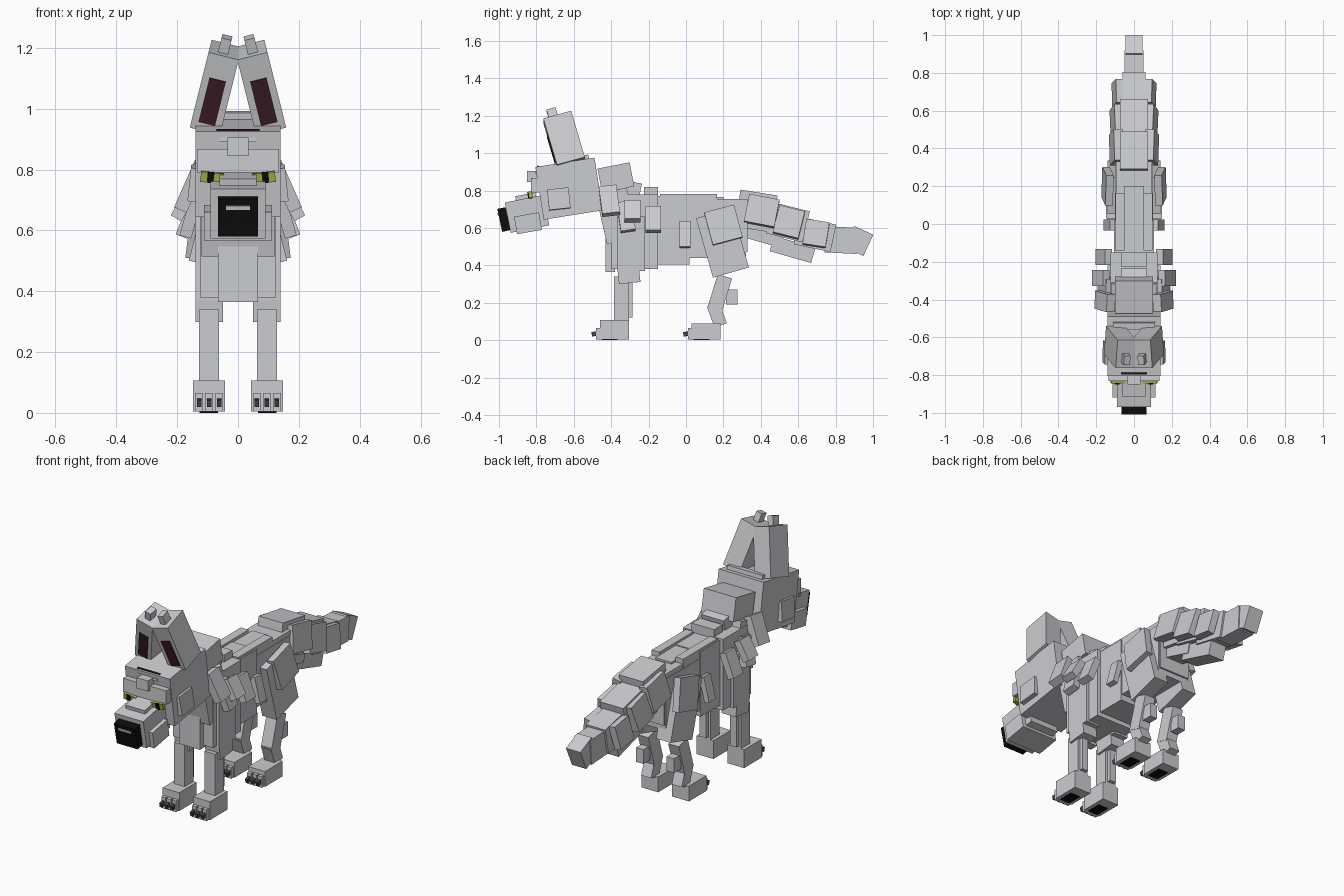
import bpy, bmesh, math
from mathutils import Matrix, Vector, Euler

if "Cube" in bpy.data.objects:
    bpy.data.objects.remove(bpy.data.objects["Cube"], do_unlink=True)


def material(name, rgb):
    m = bpy.data.materials.new(name)
    m.use_nodes = True
    m.diffuse_color = (*rgb, 1)
    m.node_tree.nodes["Principled BSDF"].inputs["Base Color"].default_value = (*rgb, 1)
    return m


FUR = material("light_grey_fur", (0.60, 0.605, 0.63))
RED = material("dark_red", (0.045, 0.012, 0.02))
GREEN = material("eye_green", (0.38, 0.43, 0.06))
BLACK = material("black", (0.004, 0.004, 0.004))
CLAW = material("claw_grey", (0.06, 0.06, 0.07))


def box(name, centre, size, tilt=0, roll=0, mat=FUR, off=(0, 0, 0)):
    """Block tilted about x, then rolled about y; off is a shift in its own axes."""
    bm = bmesh.new()
    bmesh.ops.create_cube(bm, size=1, matrix=Matrix.Translation(off) @ Matrix.Diagonal((*size, 1)))
    me = bpy.data.meshes.new(name)
    bm.to_mesh(me)
    bm.free()
    me.materials.append(mat)
    ob = bpy.data.objects.new(name, me)
    ob.location = centre
    ob.rotation_euler = Euler((math.radians(tilt), math.radians(roll), 0))
    bpy.context.collection.objects.link(ob)
    return ob


def pair(name, centre, size, tilt=0, roll=0, mat=FUR, off=(0, 0, 0)):
    x, y, z = centre
    box("left_" + name, centre, size, tilt, roll, mat, off)
    box("right_" + name, (-x, y, z), size, tilt, -roll, mat, (-off[0], off[1], off[2]))


def span(name, x, y, z, mat=FUR):
    """Upright centred block from half-width x and ranges in y and z."""
    box(name, (0, sum(y) / 2, sum(z) / 2), (2 * x, y[1] - y[0], z[1] - z[0]), mat=mat)


def span_pair(name, x, y, z, mat=FUR):
    pair(name, (sum(x) / 2, sum(y) / 2, sum(z) / 2), (x[1] - x[0], y[1] - y[0], z[1] - z[0]), mat=mat)


# Torso
span("chest", 0.125, (-0.40, -0.15), (0.38, 0.78))
span("chest_front", 0.065, (-0.43, -0.38), (0.365, 0.56))
span("ribcage", 0.105, (-0.16, 0.02), (0.405, 0.77))
span("waist", 0.10, (-0.09, 0.32), (0.44, 0.73))
span("rump", 0.095, (0.12, 0.33), (0.47, 0.755))
span("spine", 0.05, (-0.20, 0.20), (0.70, 0.765))
span_pair("back_strip", (0.05, 0.098), (-0.14, 0.165), (0.70, 0.782))
span("withers", 0.07, (-0.225, -0.15), (0.70, 0.82))

# Neck and scruff
box("neck", (0, -0.37, 0.665), (0.24, 0.17, 0.27), 13)
box("scruff", (0, -0.375, 0.87), (0.20, 0.175, 0.13), 11)
box("scruff_top", (0, -0.33, 0.80), (0.14, 0.17, 0.11), -12)

# Skull, brow and cheeks
box("skull", (0, -0.625, 0.81), (0.28, 0.32, 0.285), 9)
box("skull_ledge", (0, -0.54, 0.972), (0.22, 0.04, 0.035), 9)
span("brow", 0.135, (-0.83, -0.77), (0.79, 0.868))
span("forehead_nub", 0.035, (-0.85, -0.77), (0.845, 0.905))
box("forehead_mark", (0, -0.789, 0.912), (0.14, 0.009, 0.042), 9, mat=RED)
span("forehead_bar", 0.06, (-0.805, -0.78), (0.89, 0.905))
pair("cheek", (0.145, -0.68, 0.755), (0.03, 0.115, 0.11), 6, -6)

# Muzzle and nose
box("muzzle", (0, -0.85, 0.675), (0.18, 0.21, 0.165), 11)
box("muzzle_ridge", (0, -0.855, 0.755), (0.12, 0.11, 0.05), 11)
box("jaw", (0, -0.845, 0.625), (0.225, 0.135, 0.095), 10)
box("nose", (0, -0.974, 0.645), (0.13, 0.045, 0.125), 12, mat=BLACK)
box("nose_shine", (0, -0.974, 0.645), (0.08, 0.006, 0.014), 12, mat=FUR, off=(0, -0.023, 0.035))

# Eyes
pair("eye", (0.085, -0.832, 0.774), (0.076, 0.02, 0.034), 9, -6, GREEN)
pair("pupil", (0.09, -0.843, 0.774), (0.022, 0.006, 0.036), 9, -6, BLACK)

# Ears
EAR = (0.073, -0.652, 1.07)
pair("ear", EAR, (0.102, 0.155, 0.265), 16, -14)
pair("ear_inner", EAR, (0.056, 0.006, 0.155), 16, -14, RED, (0, -0.079, -0.028))
pair("ear_tip", (0.045, -0.712, 1.20), (0.034, 0.05, 0.075), 16, -14)

# Fur tufts that flare out along the flanks
pair("ruff_tuft", (0.155, -0.41, 0.745), (0.045, 0.095, 0.16), 7, -24)
pair("neck_tuft", (0.15, -0.32, 0.66), (0.04, 0.08, 0.16), 8, -16)
pair("shoulder_tuft", (0.175, -0.285, 0.69), (0.04, 0.085, 0.115), 0, -30)
pair("rib_tuft", (0.16, -0.175, 0.645), (0.04, 0.085, 0.14), 0, -22)
pair("flank_tuft", (0.13, -0.005, 0.565), (0.03, 0.06, 0.14), 0, -14)

# Front legs
span_pair("shoulder", (0.05, 0.14), (-0.37, -0.22), (0.37, 0.66))
pair("upper_foreleg", (0.095, -0.305, 0.345), (0.09, 0.115, 0.08), 6)
span_pair("foreleg", (0.062, 0.128), (-0.385, -0.305), (0.08, 0.34))
span_pair("foreleg_back", (0.075, 0.115), (-0.31, -0.285), (0.12, 0.32))

# Hind legs
pair("thigh", (0.095, 0.195, 0.52), (0.09, 0.20, 0.33), 16)
pair("thigh_panel", (0.14, 0.20, 0.615), (0.04, 0.165, 0.18), 15, -7)
pair("shin", (0.095, 0.18, 0.25), (0.066, 0.08, 0.19), -17)
pair("hock", (0.095, 0.165, 0.135), (0.062, 0.07, 0.12), 20)
span_pair("heel_tuft", (0.072, 0.118), (0.215, 0.275), (0.19, 0.27))


# Paws with toes, claws and pads
def paw(name, front, back, height):
    span_pair(name + "_paw", (0.043, 0.148), (front, back), (0.004, height))
    for i, x in enumerate((0.062, 0.095, 0.128)):
        span_pair(f"{name}_toe_{i + 1}", (x - 0.013, x + 0.013), (front - 0.02, front + 0.02), (0.004, 0.066))
        pair(f"{name}_claw_{i + 1}", (x, front - 0.027, 0.034), (0.015, 0.035, 0.024), 12, mat=CLAW)
    span_pair(name + "_pad", (0.065, 0.126), (front + 0.01, front + 0.095), (0, 0.006), BLACK)


paw("fore", -0.46, -0.305, 0.107)
paw("hind", 0.03, 0.185, 0.09)

# Tail core, side plates and underside tufts
box("tail_base", (0, 0.375, 0.69), (0.15, 0.20, 0.20), -9)
box("tail_middle", (0, 0.545, 0.63), (0.146, 0.20, 0.17), -14)
box("tail_lower", (0, 0.69, 0.565), (0.12, 0.20, 0.15), -12)
box("tail_end", (0, 0.83, 0.535), (0.10, 0.17, 0.14), -3)
box("tail_tip", (0, 0.925, 0.53), (0.09, 0.11, 0.125), -25)
box("tail_under_front", (0, 0.42, 0.565), (0.11, 0.20, 0.09), -16)
box("tail_under_back", (0, 0.57, 0.485), (0.10, 0.23, 0.085), -16)
pair("tail_plate_1", (0.093, 0.405, 0.69), (0.05, 0.165, 0.15), -11, -10)
pair("tail_plate_2", (0.092, 0.55, 0.63), (0.045, 0.14, 0.15), -14, -10)
pair("tail_plate_3", (0.086, 0.695, 0.57), (0.04, 0.125, 0.135), -9, -10)
